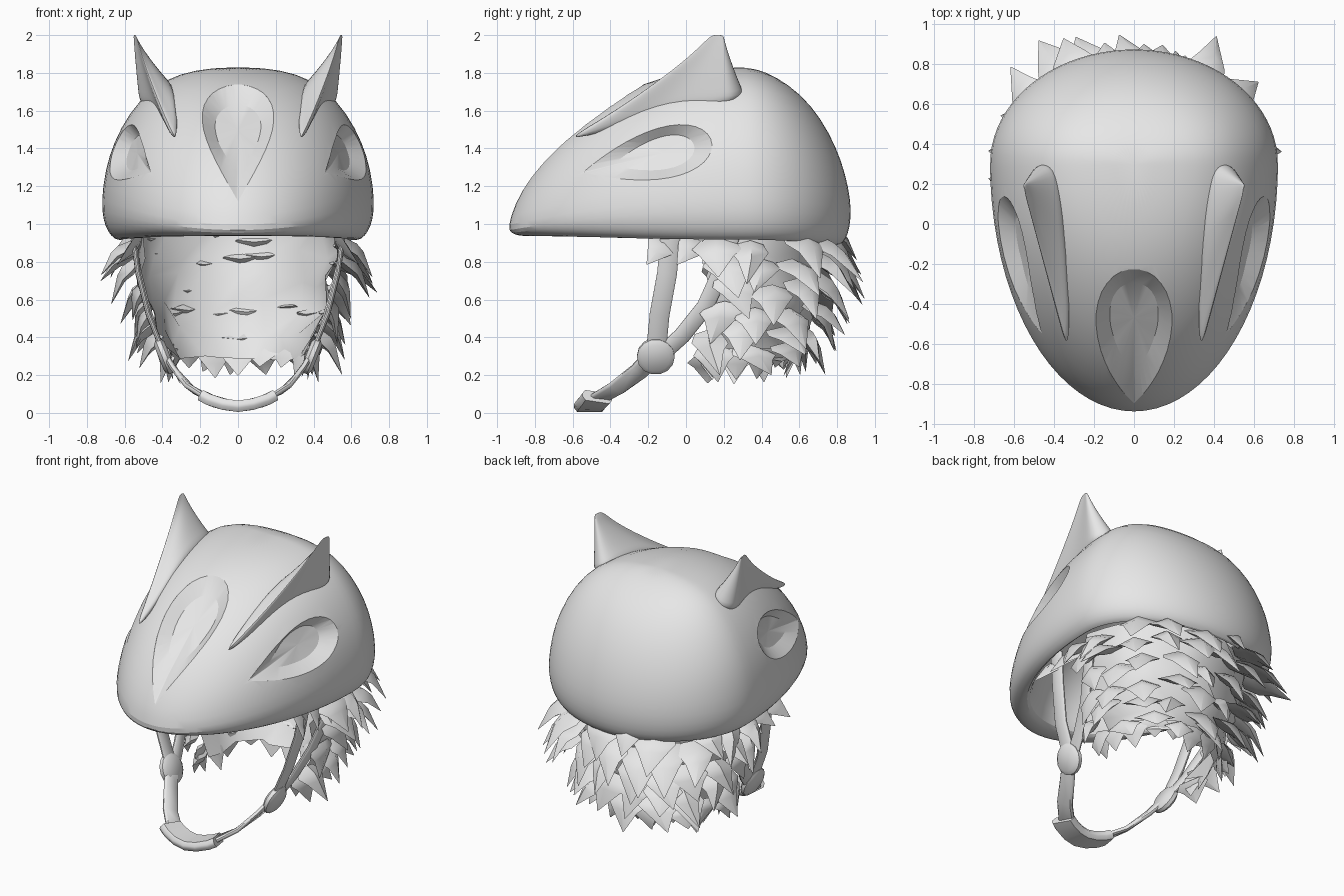
import bpy, bmesh, math, random
from mathutils import Vector
from mathutils.bvhtree import BVHTree

random.seed(11)
cube = bpy.data.objects.get("Cube")
if cube:
    bpy.data.objects.remove(cube)

grey = bpy.data.materials.new("plain_grey")
grey.use_nodes = True
COLOUR = (0.8, 0.8, 0.8, 1)
grey.diffuse_color = COLOUR
grey.node_tree.nodes["Principled BSDF"].inputs["Base Color"].default_value = COLOUR


def make(name, bm, angle=40):
    bmesh.ops.remove_doubles(bm, verts=bm.verts, dist=0.0005)
    bmesh.ops.recalc_face_normals(bm, faces=bm.faces)
    mesh = bpy.data.meshes.new(name)
    bm.to_mesh(mesh)
    bm.free()
    mesh.materials.append(grey)
    ob = bpy.data.objects.new(name, mesh)
    bpy.context.collection.objects.link(ob)
    smooth(ob, angle)
    return ob


def smooth(ob, angle):
    bpy.ops.object.select_all(action='DESELECT')
    ob.select_set(True)
    bpy.context.view_layer.objects.active = ob
    bpy.ops.object.shade_smooth_by_angle(angle=math.radians(angle))


def loft(bm, rings, closed=True, cap=True):
    """Skin a list of equal-length point rings."""
    vs = [[bm.verts.new(p) for p in r] for r in rings]
    n = len(vs[0])
    for a, b in zip(vs, vs[1:]):
        for i in range(n if closed else n - 1):
            j = (i + 1) % n
            bm.faces.new((a[i], a[j], b[j], b[i]))
    if cap:
        bm.faces.new(vs[0])
        bm.faces.new(vs[-1][::-1])


def subdivide(ob, levels=1):
    sub = ob.modifiers.new("smooth", 'SUBSURF')
    sub.levels = sub.render_levels = levels


def evaluated(ob):
    dg = bpy.context.evaluated_depsgraph_get()
    return bpy.data.meshes.new_from_object(ob.evaluated_get(dg))


# Helmet shell: (outline scale, front z, side z, back z), outside then inside
PROFILE = [(0, 1.83, 1.83, 1.83), (.2, 1.82, 1.825, 1.81), (.42, 1.755, 1.8, 1.74),
           (.63, 1.6, 1.725, 1.63), (.8, 1.42, 1.585, 1.48), (.91, 1.24, 1.43, 1.33),
           (.97, 1.1, 1.29, 1.2), (1, .98, 1.12, 1.08), (.985, .95, 1.02, .98),
           (.95, .937, .955, .92), (.9, .935, .92, .888), (.86, .95, .91, .885),
           (.84, 1, 1, .95), (.78, 1.2, 1.2, 1.2), (.6, 1.4, 1.4, 1.4),
           (.3, 1.55, 1.55, 1.55), (0, 1.6, 1.6, 1.6)]
SEG = 40
rings = []
for s, zf, zs, zb in PROFILE:
    ring = []
    for i in range(SEG):
        a = math.tau * i / SEG
        c, d = math.cos(a), math.sin(a)
        z = zs * c * c + (zf if d < 0 else zb) * d * d
        ring.append((.727 * c * s, .3 + (1.25 if d < 0 else .578) * d * s, z))
    rings.append(ring)
bm = bmesh.new()
loft(bm, rings, cap=False)
helmet = make("helmet_shell", bm)
subdivide(helmet)
base_mesh = evaluated(helmet)
surface = BVHTree.FromPolygons([v.co for v in base_mesh.vertices],
                               [p.vertices for p in base_mesh.polygons])


def dent(name, centre, along, across, inward, length, width, depth):
    """Cutter for a teardrop recess that follows the shell."""
    centre, along, across, inward = (Vector(v) for v in (centre, along, across, inward))
    for v in (along, across, inward):
        v.normalize()
    rings = []
    for scale, lift in ((1, .08), (1, 0), (.64, -1), (.02, -1.2)):
        ring = []
        for i in range(36):
            t = math.tau * (i + .5) / 36
            u = -math.cos(t)
            v = math.sin(t) * abs(math.sin(t / 2)) / .77
            u = .25 + (u - .25) * scale
            p = centre + along * u * length + across * v * width * scale
            hit = surface.ray_cast(p - inward * 2, inward)[0]
            sink = -lift if lift > 0 else -lift * depth * (.4 + .6 * min(1, (u + 1)))
            ring.append(hit + inward * sink)
        rings.append(ring)
    bm = bmesh.new()
    loft(bm, rings)
    ob = make(name, bm)
    ob.hide_render = True
    mod = helmet.modifiers.new(name, 'BOOLEAN')
    mod.operation, mod.solver, mod.object = 'DIFFERENCE', 'EXACT', ob
    return ob


cutters = [dent("front_recess", (0, -.565, 1.435), (0, 1, 1), (1, 0, 0), (0, 1, -1),
                .455, .19, .07)]
for side in (-1, 1):
    cutters.append(dent("side_recess", (side * .6, -.205, 1.355), (0, 1, .24),
                        (0, -.24, 1), (-side, 0, 0), .35, .135, .07))
helmet.data = evaluated(helmet)
helmet.modifiers.clear()
for c in cutters:
    bpy.data.objects.remove(c)
smooth(helmet, 22)

# Ear fins: long base section sweeping up to a small rounded tip
EAR_BASE = [(.315, -.74, 1.36), (.365, -.5, 1.44), (.43, -.1, 1.6), (.515, .16, 1.62),
            (.53, .25, 1.61), (.46, .325, 1.63), (.37, .31, 1.69), (.345, .1, 1.73),
            (.325, -.17, 1.68), (.305, -.5, 1.48)]
TIP = Vector((.555, .19, 1.99))
for side, label in ((1, "left"), (-1, "right")):
    rings = []
    for t, spread in ((0, 1.08), (.22, .8), (.5, .5), (.8, .22), (.97, .1), (1.03, .05)):
        ring = []
        for p in EAR_BASE:
            q = Vector(p)
            w = TIP + (q - TIP) * spread
            w.z = q.z + (TIP.z - q.z) * t
            ring.append((w.x * side, w.y, w.z))
        rings.append(ring)
    bm = bmesh.new()
    loft(bm, rings)
    subdivide(make(label + "_ear_fin", bm, 80), 2)


def ribbon(name, points, width, thick):
    """Strap with a rounded flat section whose face looks away from the head."""
    pts = [Vector(p) for p in points]
    rings = []
    for i, p in enumerate(pts):
        t = (pts[min(i + 1, len(pts) - 1)] - pts[max(i - 1, 0)]).normalized()
        n = Vector((p.x, 0, min(p.z - .6, 0) * .7))
        n = (n - t * n.dot(t)).normalized()
        w = t.cross(n) * width / 2
        n *= thick / 2
        rings.append([p + w * x + n * y for x, y in (
            (1, .3), (.8, 1), (-.8, 1), (-1, .3), (-1, -.3), (-.8, -1), (.8, -1), (1, -.3))])
    bm = bmesh.new()
    loft(bm, rings)
    make(name, bm, 45)


# Straps, buckles and chin pad
for side, label in ((1, "left"), (-1, "right")):
    m = lambda pts: [(x * side, y, z) for x, y, z in pts]
    ribbon(label + "_front_strap", m([(.56, -.08, .96), (.53, -.1, .74), (.475, -.14, .52),
                                      (.39, -.16, .31)]), .105, .025)
    ribbon(label + "_rear_strap", m([(.55, .24, .94), (.53, .19, .76), (.48, .1, .56),
                                     (.43, -.02, .41), (.39, -.13, .31)]), .09, .025)
    ribbon(label + "_chin_strap", m([(.39, -.16, .31), (.33, -.25, .22), (.25, -.37, .13),
                                     (.16, -.46, .08), (.08, -.5, .06)]), .105, .03)
    bm = bmesh.new()
    out = Vector((side, 0, -.4)).normalized()
    quat = out.to_track_quat('Z', 'Y')
    loft(bm, [[Vector((.39 * side, -.16, .3)) + quat @ Vector(
        (r * math.cos(math.tau * k / 14), r * math.sin(math.tau * k / 14), h))
        for k in range(14)] for r, h in ((.075, -.03), (.1, -.012), (.1, .012), (.075, .03))])
    make(label + "_buckle", bm, 40)
ribbon("chin_pad", [(-.18, -.47, .085), (-.14, -.485, .065), (-.07, -.505, .045),
                    (0, -.51, .035), (.07, -.505, .045), (.14, -.485, .065),
                    (.18, -.47, .085)], .165, .06)


# Hair: a crumpled sheet around the back of the head, covered in long pointed locks
def scalp(degrees, z, inset=0):
    a = math.radians(degrees)
    k = min(1.1, max(0, (.85 - z) / .6))
    r = (1 - .38 * k ** 1.8) * (1 + .06 * math.sin(2 * a) ** 2)
    out = Vector((math.cos(a), math.sin(a), 0))
    return Vector((0, .2, z)) + out * (r * .53 - inset), out


def lock(bm, base, mid, tip, side, out):
    """Leaf-shaped lock: widest near its root, pinched to a point."""
    section = [side, out, -side, -out * .5]
    loft(bm, [[base + s * .75 for s in section], [base.lerp(mid, .55) + s for s in section],
              [mid + s * .68 for s in section], [tip + s * .02 for s in section]])


bm = bmesh.new()
sheet = []
for r in range(6):
    sheet.append([scalp(-6 + 192 * i / 10, .98 - r * .14, .015)[0]
                  + Vector([random.uniform(-.045, .045) for _ in range(3)])
                  for i in range(11)])
loft(bm, sheet, closed=False, cap=False)

# Per row: root height, number of locks, reach, drop, first angle, reach at the sides
for z0, count, reach, drop, start, flank in (
        (.93, 10, .25, .2, -4, .75), (.82, 11, .25, .2, 0, .7), (.69, 10, .2, .2, 4, .35),
        (.56, 10, .18, .19, 2, .35), (.44, 9, .15, .18, -8, .8), (.33, 8, .08, .15, -10, .7)):
    for i in range(count):
        deg = start + (180 - 2 * start) * i / (count - 1) + random.uniform(-5, 5)
        base, out = scalp(deg, z0 + random.uniform(-.04, .04))
        tang = Vector((-out.y, out.x, 0))
        back = max(0, out.y)
        far = reach * random.uniform(.65, 1.1) * (
            flank + (.8 - flank) * back + .7 * back * abs(out.x))
        fall = drop * random.uniform(.7, 1.2)
        sway = tang * random.uniform(-.1, .1)
        tip = base + out * far + sway - Vector((0, 0, fall))
        tip.z = max(tip.z, .135 + .06 * back)
        mid = base + out * far * .6 + sway * .35 - Vector((0, 0, fall * .4))
        ridge = out * .04 + Vector((0, 0, .03))
        lock(bm, base, mid, tip, tang * random.uniform(.095, .14), ridge)

# Short locks hanging along the lower edge, and wisps at the temples
for i in range(11):
    base, out = scalp(-10 + 200 * i / 10, .34)
    tip = base + out * random.uniform(-.08, .03) - Vector(
        (0, 0, random.uniform(.13, .2) - .04 * max(0, out.y)))
    lock(bm, base, base.lerp(tip, .5), tip, Vector((-out.y, out.x, 0)) * .09, out * .025)
for side in (-1, 1):
    for y, z, length in ((-.1, .92, .18), (.06, .92, .18), (.18, .9, .15)):
        base = Vector((side * .52, y, z))
        tip = base + Vector((side * .12, -length * .6, -length * .75))
        lock(bm, base, base.lerp(tip, .5), tip, Vector((0, .07, -.04)), Vector((side * .03, 0, 0)))
make("spiky_hair", bm, 50)
